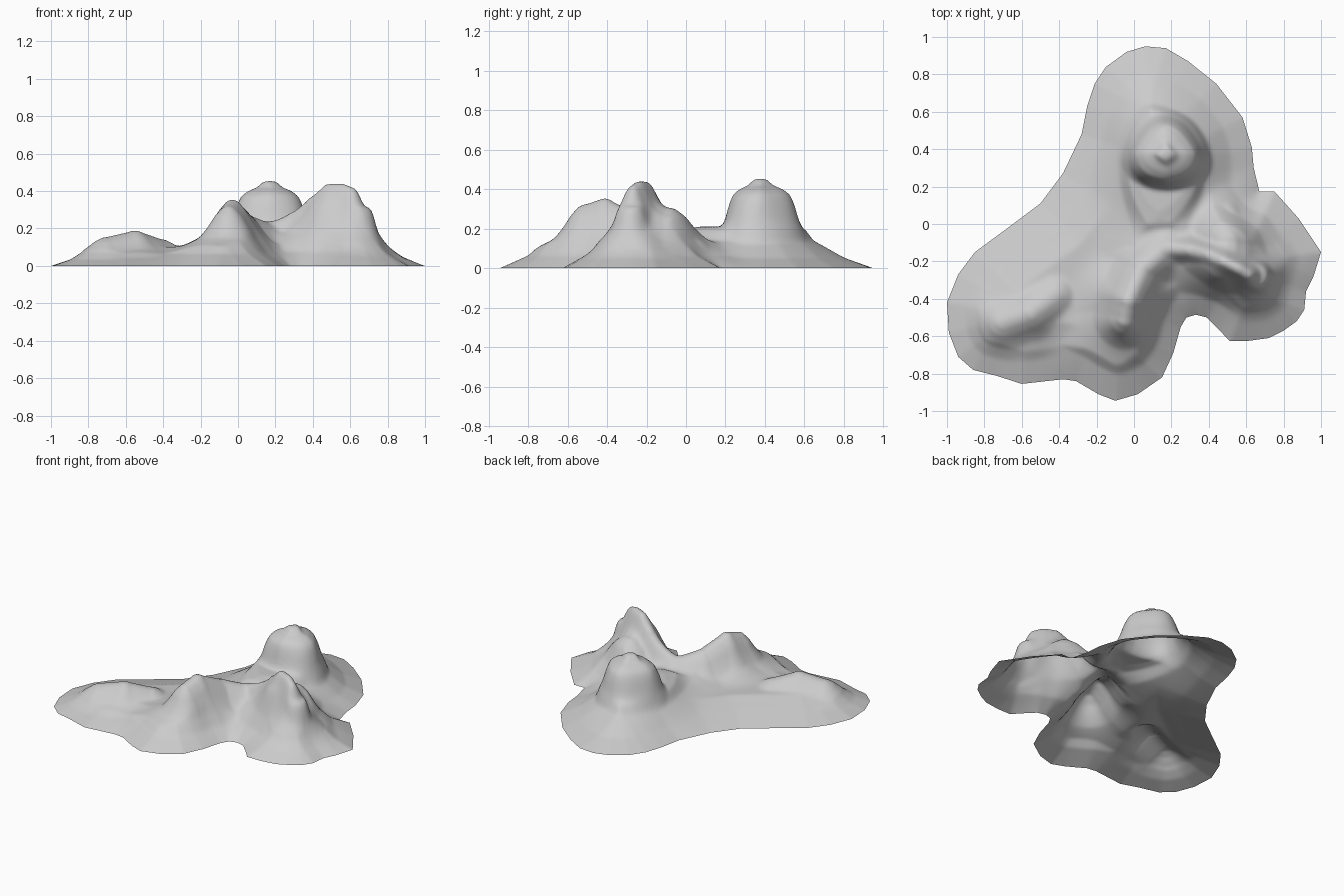
import bpy, math
from mathutils import Vector
from mathutils.geometry import delaunay_2d_cdt

if "Cube" in bpy.data.objects:
    bpy.data.objects.remove(bpy.data.objects["Cube"])

# Footprint of the terrain, clockwise from the north tip
OUTLINE = [(.06,.95),(.17,.94),(.29,.87),(.44,.75),(.58,.57),(.63,.41),(.64,.3),
    (.67,.175),(.75,.175),(.88,.03),(1,-.15),(.96,-.28),(.92,-.36),(.91,-.46),
    (.87,-.52),(.8,-.57),(.72,-.61),(.61,-.625),(.51,-.625),(.45,-.56),(.39,-.5),
    (.33,-.485),(.28,-.5),(.25,-.55),(.21,-.69),(.15,-.82),(.02,-.91),(-.1,-.945),
    (-.19,-.91),(-.31,-.84),(-.38,-.83),(-.6,-.855),(-.74,-.81),(-.86,-.78),
    (-.94,-.71),(-.99,-.58),(-1,-.42),(-.94,-.27),(-.85,-.15),(-.66,-.01),
    (-.5,.11),(-.38,.27),(-.28,.48),(-.25,.63),(-.21,.75),(-.15,.84),(-.04,.92)]

# Slope profiles: 0 = on the ridge, 1 = at the footprint edge
SOFT = [(0,1),(.15,.97),(.29,.83),(.47,.46),(.68,.2),(1,0)]
CREST = [(0,1),(.12,.98),(.2,.88),(.29,.7),(.4,.48),(.55,.24),(.75,.09),(1,0)]
SHELF = [(0,1),(.23,1),(.27,.9),(.32,.6),(.42,.4),(.6,.2),(1,0)]
SKIRT = [(0,1),(.36,1),(.42,.93),(.48,.67),(.75,.24),(1,0)]

# Ridge lines (x, y, height), slope profile, reach
RIDGES = [
    ([(-.7,-.53,.155),(-.55,-.48,.19),(-.42,-.38,.145)], SOFT, .17),                # left hill
    ([(-.05,-.51,.325),(-.03,-.41,.357),(.04,-.25,.28),(.17,-.13,.225)], SOFT, .18),  # middle hill
    ([(.17,-.13,.225),(.3,-.14,.29),(.4,-.165,.37),(.48,-.2,.435),(.56,-.24,.44),
      (.61,-.27,.42)], CREST, .17),                                                  # right hill
    ([(.48,-.21,.3),(.65,-.28,.31)], SHELF, .2),                                    # right hill's shelf
    ([(.49,-.21,.38),(.5,-.1,.31),(.5,.02,.16)], SOFT, .26),                        # right hill's north spur
    ([(.16,.3,.17),(.2,.05,.17),(.17,-.13,.2)], SOFT, .4),                            # saddle
    ([(.16,.38,.21),(.17,.37,.21)], SKIRT, .56),                                      # mesa skirt
]
DOME = [(0,.455),(.2,.45),(.35,.42),(.6,.4),(.8,.37),(.92,.31),(1,.24),(1.12,.19),(1.4,0)]

def lerp(profile, t):
    for (a, za), (b, zb) in zip(profile, profile[1:]):
        if t <= b:
            return za + (zb - za) * (t - a) / (b - a)
    return profile[-1][1]

def nearest(x, y, a, b):
    dx, dy = b[0] - a[0], b[1] - a[1]
    s = max(0, min(1, ((x - a[0]) * dx + (y - a[1]) * dy) / (dx * dx + dy * dy)))
    return math.hypot(x - a[0] - s * dx, y - a[1] - s * dy), s

LOOP = list(zip(OUTLINE, OUTLINE[1:] + OUTLINE[:1]))

def edge_distance(x, y):
    inside = False
    for a, b in LOOP:
        if (a[1] > y) != (b[1] > y) and x < a[0] + (b[0] - a[0]) * (y - a[1]) / (b[1] - a[1]):
            inside = not inside
    return min(nearest(x, y, a, b)[0] for a, b in LOOP) if inside else -1

def height(x, y, edge):
    layers = [.1 * min(1, edge / .3)]
    for pts, profile, reach in RIDGES:
        best = 0
        for a, b in zip(pts, pts[1:]):
            d, s = nearest(x, y, a, b)
            t = d / (d + min(edge, reach) + 1e-6)
            best = max(best, (a[2] + s * (b[2] - a[2])) * lerp(profile, t))
        layers.append(best)
    # mesa dome: diamond-shaped crown blending to a rounded base
    dx, dy = (x - .17) / .195, (y - .375) / .185
    round_r = math.hypot(dx, dy)
    crown_r = (abs(dx) ** 1.2 + abs(dy) ** 1.2) ** (1 / 1.2)
    mix = min(1, round_r)
    r = crown_r * (1 - mix) + round_r * mix
    r *= 1 + .05 * math.sin(3 * math.atan2(dy, dx))
    layers.append(lerp(DOME, r))
    return sum(z ** 14 for z in layers) ** (1 / 14)

# Sample points: footprint edge, then a fine inner grid
STEP = .0125
points, heights = [], []
for a, b in LOOP:
    n = max(1, round(math.dist(a, b) / .025))
    for i in range(n):
        points.append(Vector(a).lerp(Vector(b), i / n))
        heights.append(0)
rim = len(points)
for i in range(int(2 / STEP) + 1):
    for j in range(int(2 / STEP) + 1):
        x, y = -1 + i * STEP, -1 + j * STEP
        e = edge_distance(x, y)
        if e > STEP * .6:
            points.append(Vector((x, y)))
            heights.append(height(x, y, e))

verts, _, faces, origin, _, _ = delaunay_2d_cdt(points, [], [list(range(rim))], 1, 1e-5)
mesh = bpy.data.meshes.new("terrain")
mesh.from_pydata([(v.x, v.y, heights[o[0]] if o else 0) for v, o in zip(verts, origin)], [], faces)
terrain = bpy.data.objects.new("terrain", mesh)
bpy.context.collection.objects.link(terrain)

# Consistent upward faces, softened folds, smooth shading
if sum(p.normal.z for p in mesh.polygons) < 0:
    mesh.flip_normals()
inner = terrain.vertex_groups.new(name="inner")
inner.add([i for i, v in enumerate(mesh.vertices) if v.co.z > .001], 1, 'REPLACE')
soften = terrain.modifiers.new("soften", 'SMOOTH')
soften.factor, soften.iterations, soften.vertex_group = .5, 3, "inner"
for p in mesh.polygons:
    p.use_smooth = True
